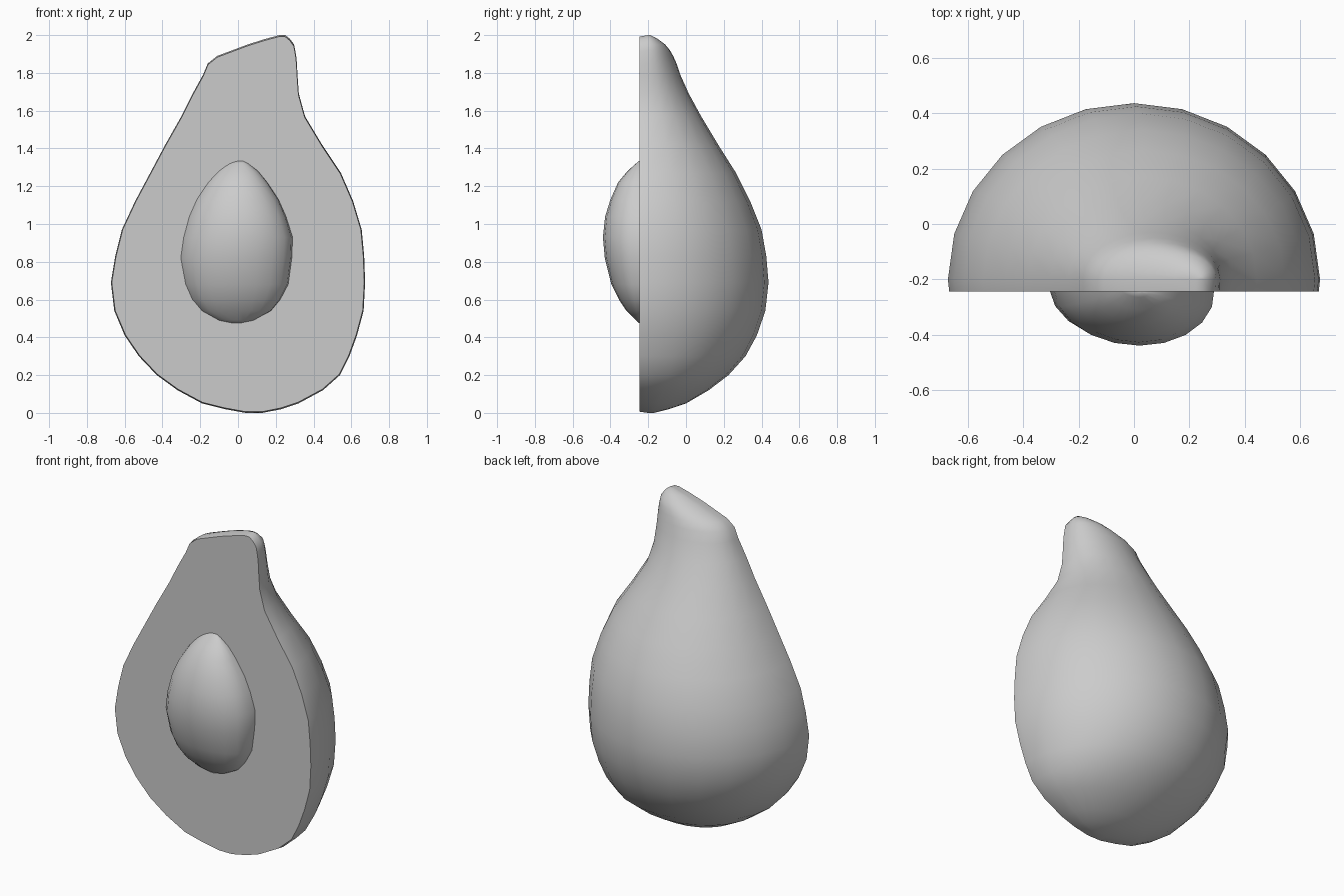
import bpy, bmesh, math

def half_loft(name, levels, y0, side, segs, front=None, inset=1.0, zc=0.9, skew=0.0):
    """Loft half-ellipse slices (z, left, right, y_extreme) and close the flat side."""
    bm = bmesh.new()
    rings = []
    for z, left, right, y_ext in levels:
        cx, hw, depth = (left + right) / 2, (right - left) / 2, abs(y_ext - y0)
        pts = []
        for i in range(segs + 1):
            t = math.pi * i / segs
            pts.append((cx + hw * math.cos(t) + skew * math.sin(t),
                        y0 + side * depth * math.sin(t), z))
        if front is not None:
            # thin rim leading to the cut face
            zi = zc + (z - zc) * inset
            pts = [(right * inset, front, zi)] + pts + [(left * inset, front, zi)]
        rings.append([bm.verts.new(p) for p in pts])
    for a, b in zip(rings, rings[1:]):
        for i in range(len(a) - 1):
            bm.faces.new((a[i], a[i + 1], b[i + 1], b[i]))
    bm.faces.new(rings[0])
    bm.faces.new(rings[-1])
    bm.faces.new([r[0] for r in rings] + [r[-1] for r in reversed(rings)])
    bmesh.ops.recalc_face_normals(bm, faces=bm.faces[:])
    me = bpy.data.meshes.new(name)
    bm.to_mesh(me)
    bm.free()
    ob = bpy.data.objects.new(name, me)
    bpy.context.collection.objects.link(ob)
    bpy.ops.object.select_all(action='DESELECT')
    ob.select_set(True)
    bpy.context.view_layer.objects.active = ob
    bpy.ops.object.shade_smooth_by_angle(angle=math.radians(50))
    return ob

# Halved fruit: slices from the round bottom to the slanted stem end
flesh = [
    (0.00, 0.04, 0.13, -0.17), (0.02, -0.07, 0.23, -0.09), (0.05, -0.19, 0.32, 0.00),
    (0.12, -0.32, 0.45, 0.12), (0.20, -0.43, 0.54, 0.225), (0.30, -0.525, 0.59, 0.315),
    (0.41, -0.60, 0.63, 0.375), (0.54, -0.655, 0.665, 0.42), (0.69, -0.673, 0.673, 0.437),
    (0.83, -0.65, 0.668, 0.425), (0.97, -0.615, 0.655, 0.40), (1.12, -0.545, 0.61, 0.34),
    (1.27, -0.465, 0.545, 0.265), (1.42, -0.385, 0.445, 0.17), (1.57, -0.30, 0.355, 0.08),
    (1.69, -0.24, 0.322, 0.015), (1.79, -0.185, 0.315, -0.03), (1.85, -0.16, 0.312, -0.05),
    (1.89, -0.11, 0.308, -0.068), (1.92, -0.03, 0.303, -0.085), (1.95, 0.05, 0.297, -0.11),
    (1.98, 0.145, 0.275, -0.15), (2.00, 0.22, 0.25, -0.19)]
half_loft("fruit_half", flesh, -0.2, 1, 12, front=-0.245, inset=0.993)

# Egg-shaped stone bulging from the cut face
stone = [
    (0.476, -0.05, 0.01, -0.25), (0.49, -0.11, 0.08, -0.265), (0.54, -0.195, 0.175, -0.315),
    (0.60, -0.245, 0.225, -0.355), (0.68, -0.28, 0.267, -0.395), (0.82, -0.306, 0.286, -0.43),
    (0.93, -0.29, 0.29, -0.44), (1.04, -0.26, 0.255, -0.428), (1.13, -0.22, 0.215, -0.40),
    (1.22, -0.16, 0.155, -0.36), (1.28, -0.105, 0.105, -0.31), (1.32, -0.05, 0.05, -0.265),
    (1.333, -0.02, 0.02, -0.25)]
half_loft("stone", stone, -0.237, -1, 10, skew=0.02)
